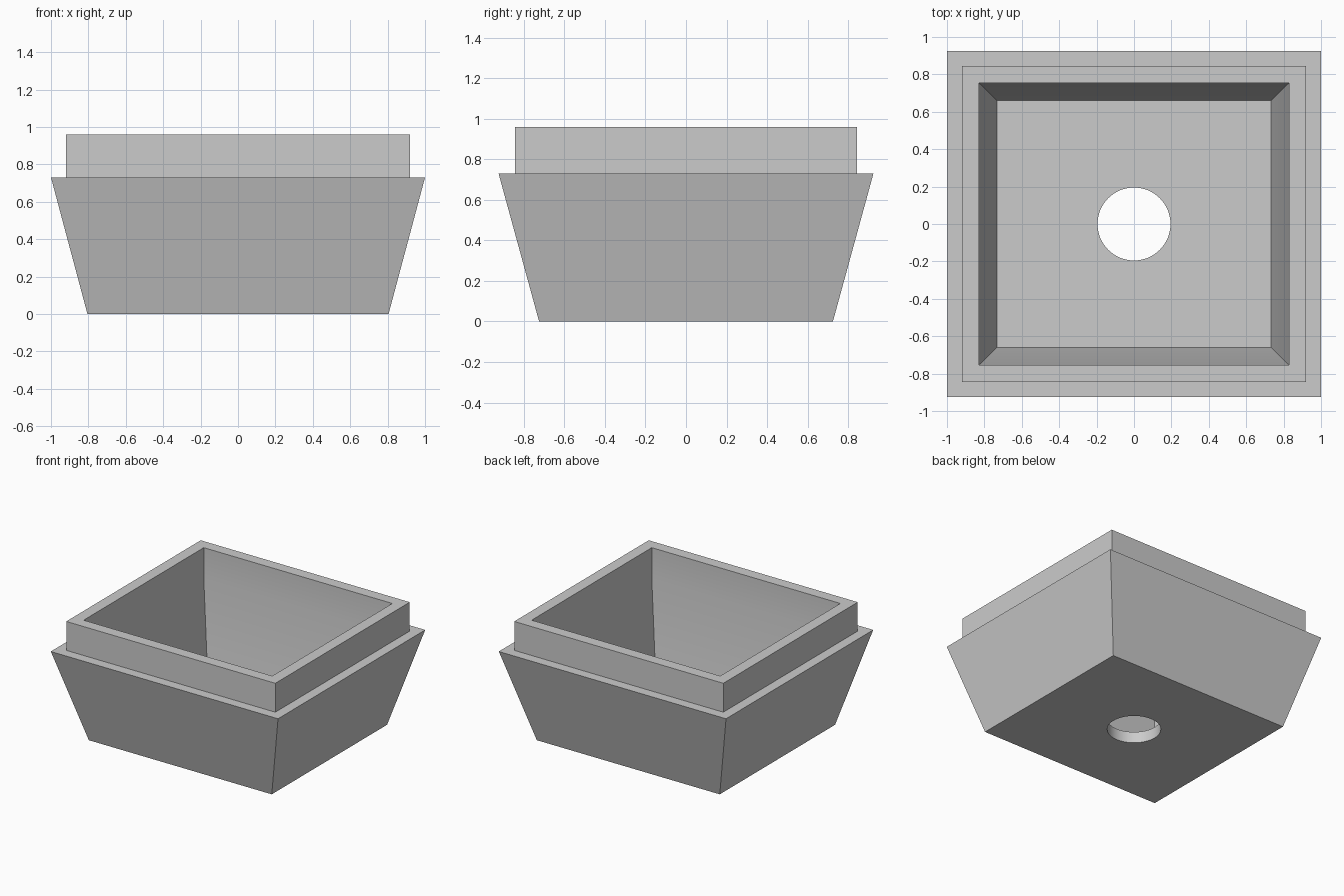
import bpy
import bmesh

if "Cube" in bpy.data.objects:
    bpy.data.objects.remove(bpy.data.objects["Cube"])

# Single grey material
grey = bpy.data.materials.new("stone_grey")
grey.diffuse_color = (0.6, 0.6, 0.6, 1.0)
grey.use_nodes = True
grey.node_tree.nodes["Principled BSDF"].inputs["Base Color"].default_value = grey.diffuse_color

# Half width, half depth and height of each rectangular ring,
# from the underside, up the outside, over the rim and down to the floor
RINGS = [
    (0.805, 0.725, 0.00),
    (1.000, 0.925, 0.73),
    (0.920, 0.845, 0.73),
    (0.920, 0.845, 0.96),
    (0.830, 0.755, 0.96),
    (0.830, 0.755, 0.72),
    (0.733, 0.660, 0.09),
]

# Planter body: rings joined by flat walls, closed by underside and floor
bm = bmesh.new()
loops = [[bm.verts.new((sx * w, sy * d, z))
          for sx, sy in ((-1, -1), (1, -1), (1, 1), (-1, 1))]
         for w, d, z in RINGS]
for lower, upper in zip(loops, loops[1:]):
    for i in range(4):
        j = (i + 1) % 4
        bm.faces.new((lower[i], lower[j], upper[j], upper[i]))
bm.faces.new(reversed(loops[0]))
bm.faces.new(loops[-1])
bmesh.ops.recalc_face_normals(bm, faces=bm.faces)
mesh = bpy.data.meshes.new("planter_body")
bm.to_mesh(mesh)
bm.free()
mesh.materials.append(grey)
body = bpy.data.objects.new("planter_body", mesh)
bpy.context.collection.objects.link(body)

# Round drain hole through the floor
bpy.ops.mesh.primitive_cylinder_add(vertices=64, radius=0.195, depth=0.4,
                                    location=(0, 0, 0.05))
cutter = bpy.context.object
cutter.name = "drain_hole_cutter"
cutter.data.materials.append(grey)
cut = body.modifiers.new("drain_hole", 'BOOLEAN')
cut.operation = 'DIFFERENCE'
cut.solver = 'EXACT'
cut.object = cutter

bpy.ops.object.select_all(action='DESELECT')
body.select_set(True)
bpy.context.view_layer.objects.active = body
bpy.ops.object.modifier_apply(modifier=cut.name)
bpy.data.objects.remove(cutter)

# Smooth hole wall, sharp corners everywhere else
bpy.ops.object.shade_smooth_by_angle()
